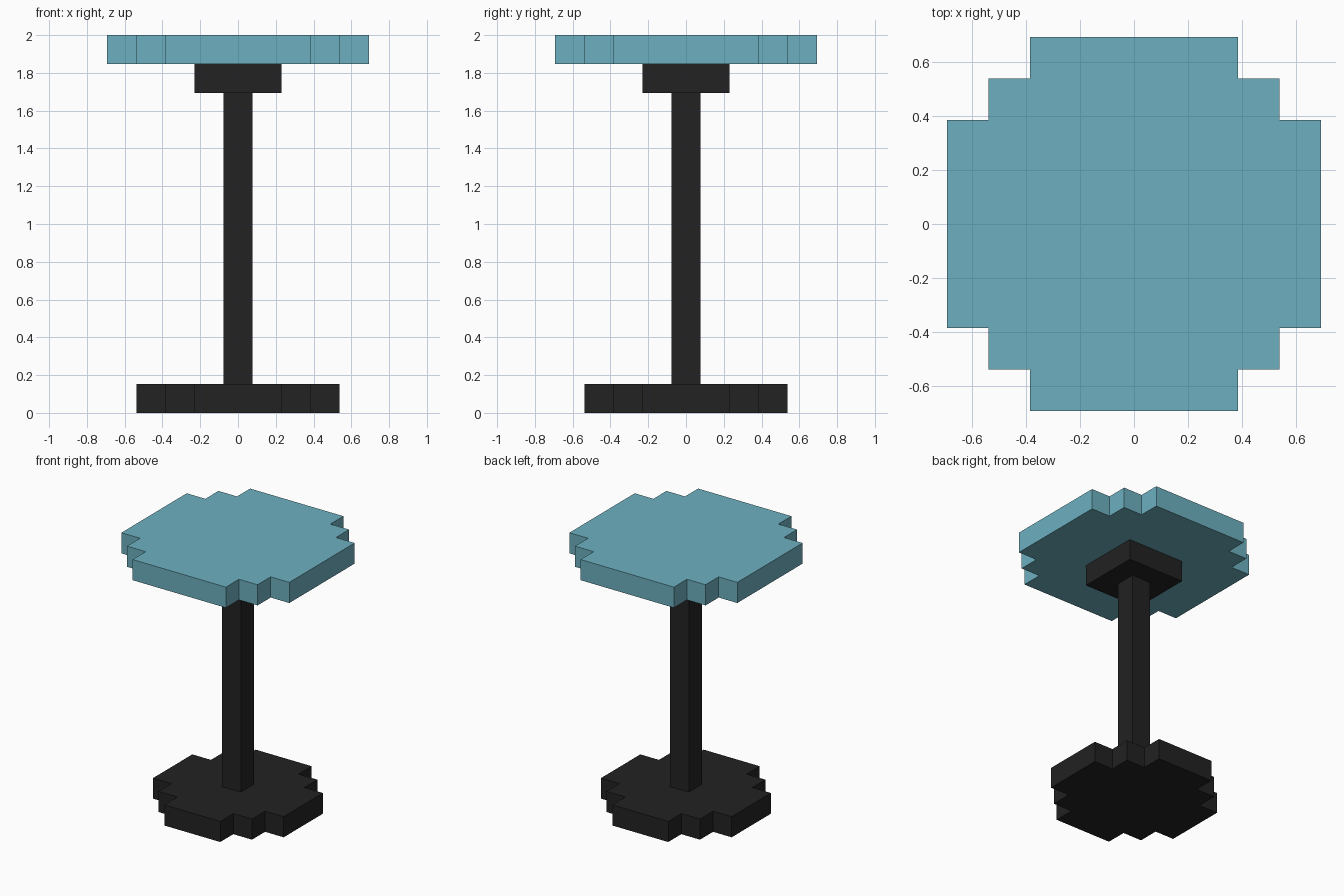
import bpy
import bmesh

if "Cube" in bpy.data.objects:
    bpy.data.objects.remove(bpy.data.objects["Cube"], do_unlink=True)

U = 2 / 13  # one block; the model is 13 blocks tall


def make_material(name, rgb):
    mat = bpy.data.materials.new(name)
    mat.use_nodes = True
    color = (*rgb, 1)
    mat.diffuse_color = color
    bsdf = mat.node_tree.nodes["Principled BSDF"]
    bsdf.inputs["Base Color"].default_value = color
    bsdf.inputs["Roughness"].default_value = 0.8
    return mat


def square_outline(r):
    return quarter_turns([(r, r)])


def stepped_outline(r):
    # Blocky disc: two one-block steps at every corner
    a, b, c = r, r - 1, r - 2
    return quarter_turns([(a, c), (b, c), (b, b), (c, b), (c, a)])


def quarter_turns(corner):
    points = []
    for _ in range(4):
        points += corner
        corner = [(-y, x) for x, y in corner]
    return points


def extrude_part(name, outline, bottom, top, mat):
    bm = bmesh.new()
    base = bm.faces.new([bm.verts.new((x * U, y * U, bottom * U)) for x, y in outline])
    lifted = bmesh.ops.extrude_face_region(bm, geom=[base], use_keep_orig=True)["geom"]
    verts = [v for v in lifted if isinstance(v, bmesh.types.BMVert)]
    bmesh.ops.translate(bm, verts=verts, vec=(0, 0, (top - bottom) * U))
    bmesh.ops.recalc_face_normals(bm, faces=bm.faces)
    mesh = bpy.data.meshes.new(name)
    bm.to_mesh(mesh)
    bm.free()
    mesh.materials.append(mat)
    obj = bpy.data.objects.new(name, mesh)
    bpy.context.collection.objects.link(obj)
    return obj


black = make_material("matte black", (0.016, 0.016, 0.016))
blue = make_material("pale teal blue", (0.153, 0.434, 0.527))

# Foot, pole, collar and round seat, stacked bottom to top
extrude_part("base", stepped_outline(3.5), 0, 1, black)
extrude_part("pole", square_outline(0.5), 1, 11, black)
extrude_part("seat_support", square_outline(1.5), 11, 12, black)
extrude_part("seat", stepped_outline(4.5), 12, 13, blue)
